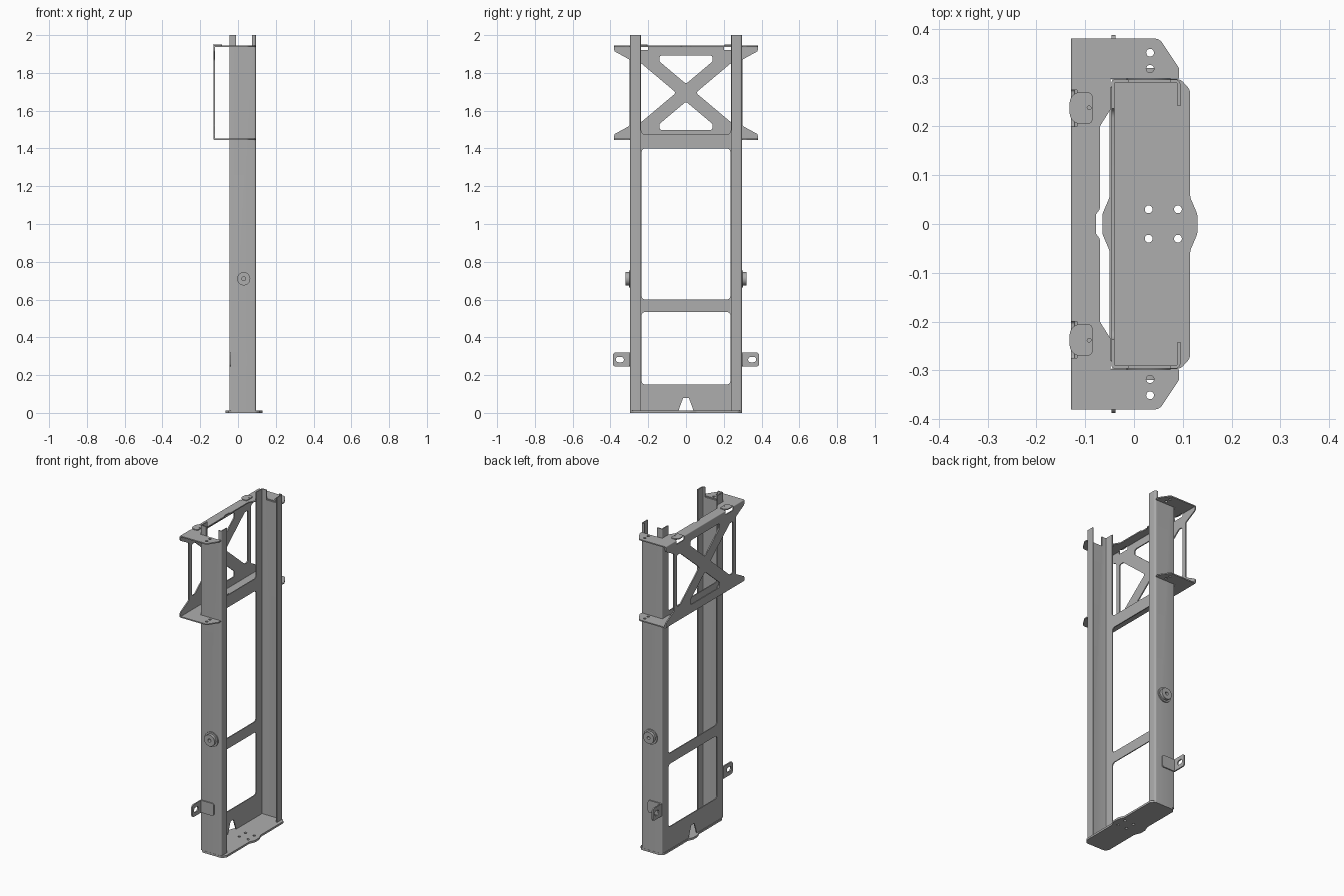
import bpy, bmesh, math
from mathutils import Matrix, Vector

if "Cube" in bpy.data.objects:
    bpy.data.objects.remove(bpy.data.objects["Cube"])

steel = bpy.data.materials.new("grey_steel")
steel.diffuse_color = (0.42, 0.42, 0.42, 1)
steel.use_nodes = True
steel.node_tree.nodes["Principled BSDF"].inputs["Base Color"].default_value = steel.diffuse_color

AXES = {
    "x": Matrix(((0, 0, 1), (1, 0, 0), (0, 1, 0))),    # outline is (y, z)
    "y": Matrix(((1, 0, 0), (0, 0, -1), (0, 1, 0))),   # outline is (x, z)
    "z": Matrix.Identity(3),                           # outline is (x, y)
}


def rounded(points, r=0.0, steps=5):
    """Polygon with filleted corners; a point may carry its own radius."""
    out, n = [], len(points)
    for i, p in enumerate(points):
        rad = p[2] if len(p) > 2 else r
        c = Vector(p[:2])
        d1 = Vector(points[i - 1][:2]) - c
        d2 = Vector(points[(i + 1) % n][:2]) - c
        ang = d1.angle(d2)
        if rad <= 0 or ang > 3.1:
            out.append(c)
            continue
        cut = min(rad / math.tan(ang / 2), 0.48 * d1.length, 0.48 * d2.length)
        rad = cut * math.tan(ang / 2)
        a, b = c + d1.normalized() * cut, c + d2.normalized() * cut
        mid = c + (d1.normalized() + d2.normalized()).normalized() * (rad / math.sin(ang / 2))
        va, vb = a - mid, b - mid
        for k in range(steps + 1):
            t = k / steps
            s = math.sin(math.pi - ang)
            out.append(mid + va * (math.sin((1 - t) * (math.pi - ang)) / s)
                       + vb * (math.sin(t * (math.pi - ang)) / s))
    return out


def rect(u0, u1, v0, v1, r=0.0):
    return rounded([(u0, v0), (u1, v0), (u1, v1), (u0, v1)], r)


def circle(u, v, r, n=24):
    return [Vector((u + r * math.cos(2 * math.pi * k / n), v + r * math.sin(2 * math.pi * k / n)))
            for k in range(n)]


def mirror(half, axis):
    """Complete a half outline by reflecting coordinate `axis`."""
    flip = [tuple(-c if i == axis else c for i, c in enumerate(p))
            for p in reversed(half) if abs(p[axis]) > 1e-6]
    return half + flip


def plate(name, axis, a, b, outline, holes=()):
    """Flat sheet with holes, spanning a..b along the axis."""
    cu = bpy.data.curves.new(name, "CURVE")
    cu.dimensions, cu.fill_mode, cu.extrude = "2D", "BOTH", abs(b - a) * 5
    for loop in [outline, *holes]:
        sp = cu.splines.new("POLY")
        sp.points.add(len(loop) - 1)
        for q, p in zip(sp.points, loop):
            q.co = (p[0] * 10, p[1] * 10, 0, 1)
        sp.use_cyclic_u = True
    tmp = bpy.data.objects.new("tmp", cu)
    bpy.context.collection.objects.link(tmp)
    dg = bpy.context.evaluated_depsgraph_get()
    me = bpy.data.meshes.new_from_object(tmp.evaluated_get(dg))
    bpy.data.objects.remove(tmp)
    bpy.data.curves.remove(cu)
    shift = Vector([(a + b) / 2 if k == axis else 0 for k in "xyz"])
    me.transform(Matrix.Translation(shift) @ AXES[axis].to_4x4() @ Matrix.Scale(0.1, 4))
    bm = bmesh.new()
    bm.from_mesh(me)
    bmesh.ops.remove_doubles(bm, verts=bm.verts, dist=1e-5)
    bmesh.ops.recalc_face_normals(bm, faces=bm.faces)
    bm.to_mesh(me)
    bm.free()
    me.name = name
    me.materials.clear()
    me.materials.append(steel)
    ob = bpy.data.objects.new(name, me)
    bpy.context.collection.objects.link(ob)
    bpy.ops.object.select_all(action="DESELECT")
    ob.select_set(True)
    bpy.context.view_layer.objects.active = ob
    bpy.ops.object.shade_smooth_by_angle(angle=math.radians(30))
    return ob


# Base plate with four bolt holes
base = mirror([(0.13, 0, 0), (0.13, 0.02, 0.03), (0.115, 0.055, 0.03), (0.115, 0.275, 0.02),
               (0.095, 0.297, 0.02), (-0.03, 0.297, 0.02), (-0.05, 0.28, 0.02),
               (-0.05, 0.055, 0.03), (-0.065, 0.02, 0.03), (-0.065, 0, 0)], 1)
plate("base_plate", "z", 0, 0.012, rounded(base),
      [circle(x, y, 0.008) for x in (0.03, 0.09) for y in (-0.03, 0.03)])

# Back web: two windows, open top, cable notch at the foot
web = mirror([(0.015, 0.08, 0.008), (0.04, 0.012, 0), (0.284, 0.012, 0), (0.284, 2, 0),
              (0.237, 2, 0), (0.237, 1.475, 0.02)], 0)
plate("back_web", "x", -0.046, -0.040, rounded(web),
      [rect(-0.235, 0.235, 0.15, 0.535, 0.02), rect(-0.235, 0.235, 0.60, 1.40, 0.02)])

for s, side in ((1, "left"), (-1, "right")):
    # Channel post: bent side wall and front lip
    prof = [(-0.046, 0.284, 0), (-0.046, 0.296, 0.01), (0.095, 0.296, 0.01), (0.095, 0.242, 0),
            (0.089, 0.242, 0), (0.089, 0.290, 0.004), (-0.040, 0.290, 0.004), (-0.040, 0.284, 0)]
    prof = [(x, y * s, r) for x, y, r in prof]
    post = plate(side + "_post", "z", 0.012, 2, rounded(prof))
    # Recess in the top of the side wall
    bpy.ops.mesh.primitive_cube_add(size=1, location=(0.0325, s * 0.29, 1.99))
    cutter = bpy.context.object
    cutter.name = side + "_post_cutter"
    cutter.scale = (0.085, 0.03, 0.1)
    cutter.hide_render = True
    mod = post.modifiers.new("recess", "BOOLEAN")
    mod.operation, mod.solver, mod.object = "DIFFERENCE", "EXACT", cutter
    bpy.context.view_layer.objects.active = post
    bpy.ops.object.modifier_apply(modifier="recess")
    bpy.data.objects.remove(cutter)

    # Round boss on the side wall
    plate(side + "_boss_washer", "y", s * 0.296, s * 0.303, circle(0.03, 0.71, 0.045, 32),
          [circle(0.03, 0.71, 0.01)])
    plate(side + "_boss", "y", s * 0.303, s * 0.32, circle(0.03, 0.71, 0.035, 32),
          [circle(0.03, 0.71, 0.01)])

    # Angle lug near the foot
    plate(side + "_lug_base", "y", s * 0.296, s * 0.303,
          rounded([(-0.046, 0.245, 0), (0.047, 0.245), (0.047, 0.32), (-0.046, 0.32, 0)], 0.012))
    ear = [(s * 0.303, 0.245, 0), (s * 0.387, 0.245), (s * 0.387, 0.32), (s * 0.303, 0.32, 0)]
    plate(side + "_lug_ear", "x", -0.046, -0.038, rounded(ear, 0.015),
          [rect(s * 0.35 - 0.021, s * 0.35 + 0.021, 0.268, 0.297, 0.0144)])

    # Hooked tab on top of the bracket
    plate(side + "_top_tab", "z", 1.944, 1.950,
          rounded([(-0.132, s * 0.205), (-0.085, s * 0.205, 0.01),
                   (-0.085, s * 0.27, 0.01), (-0.132, s * 0.27)], 0.03),
          [circle(-0.092, s * 0.238, 0.004, 12)])

# Cross-braced bracket panel
ZC = 1.695
panel = mirror([(0, 1.457, 0), (0.38, 1.457, 0), (0.38, 1.475, 0.012), (0.298, 1.52, 0.015),
                (0.298, 1.87, 0.015), (0.38, 1.915, 0.012), (0.38, 1.933, 0), (0.275, 1.933, 0),
                (0.275, 1.92, 0.006), (0.20, 1.92, 0.006), (0.20, 1.933, 0), (0, 1.933, 0)], 0)
windows = []
for s in (1, -1):
    windows.append(rounded([(0, ZC + s * 0.047), (0.14, ZC + s * 0.165),
                            (0.14, ZC + s * 0.197), (-0.14, ZC + s * 0.197),
                            (-0.14, ZC + s * 0.165)], 0.012))
    windows.append(rounded([(s * 0.052, ZC), (s * 0.24, ZC + 0.158), (s * 0.272, ZC + 0.158),
                            (s * 0.272, ZC - 0.158), (s * 0.24, ZC - 0.158)], 0.012))
plate("bracket_panel", "x", -0.129, -0.122, rounded(panel), windows)

# Bracket flanges wrapping around the posts
flange = mirror([(-0.117, 0, 0), (-0.117, 0.38, 0), (0.052, 0.38, 0.02), (0.092, 0.32, 0.01),
                 (0.092, 0.298, 0), (-0.048, 0.298, 0), (-0.048, 0.235, 0), (-0.07, 0.20, 0.01),
                 (-0.07, 0.03, 0.01), (-0.078, 0.02, 0.01), (-0.078, 0, 0)], 1)
bolts = [circle(0.033, s * y, 0.008) for s in (1, -1) for y in (0.318, 0.351)]
for name, z0, up in (("top", 1.938, 1), ("bottom", 1.445, -1)):
    plate(name + "_flange", "z", z0, z0 + 0.007, rounded(flange), bolts)
    # Rounded bend joining the panel to the flange
    zo = z0 + 0.007 if up > 0 else z0
    bend = rounded([(-0.117, zo, 0), (-0.129, zo, 0.012), (-0.129, zo - up * 0.012, 0),
                    (-0.122, zo - up * 0.012, 0), (-0.122, zo - up * 0.007, 0.003),
                    (-0.117, zo - up * 0.007, 0)])
    spans = ((-0.38, -0.275), (-0.20, 0.20), (0.275, 0.38)) if up > 0 else ((-0.38, 0.38),)
    for i, (a, b) in enumerate(spans):
        plate(f"{name}_bend_{i + 1}", "y", a, b, bend)
